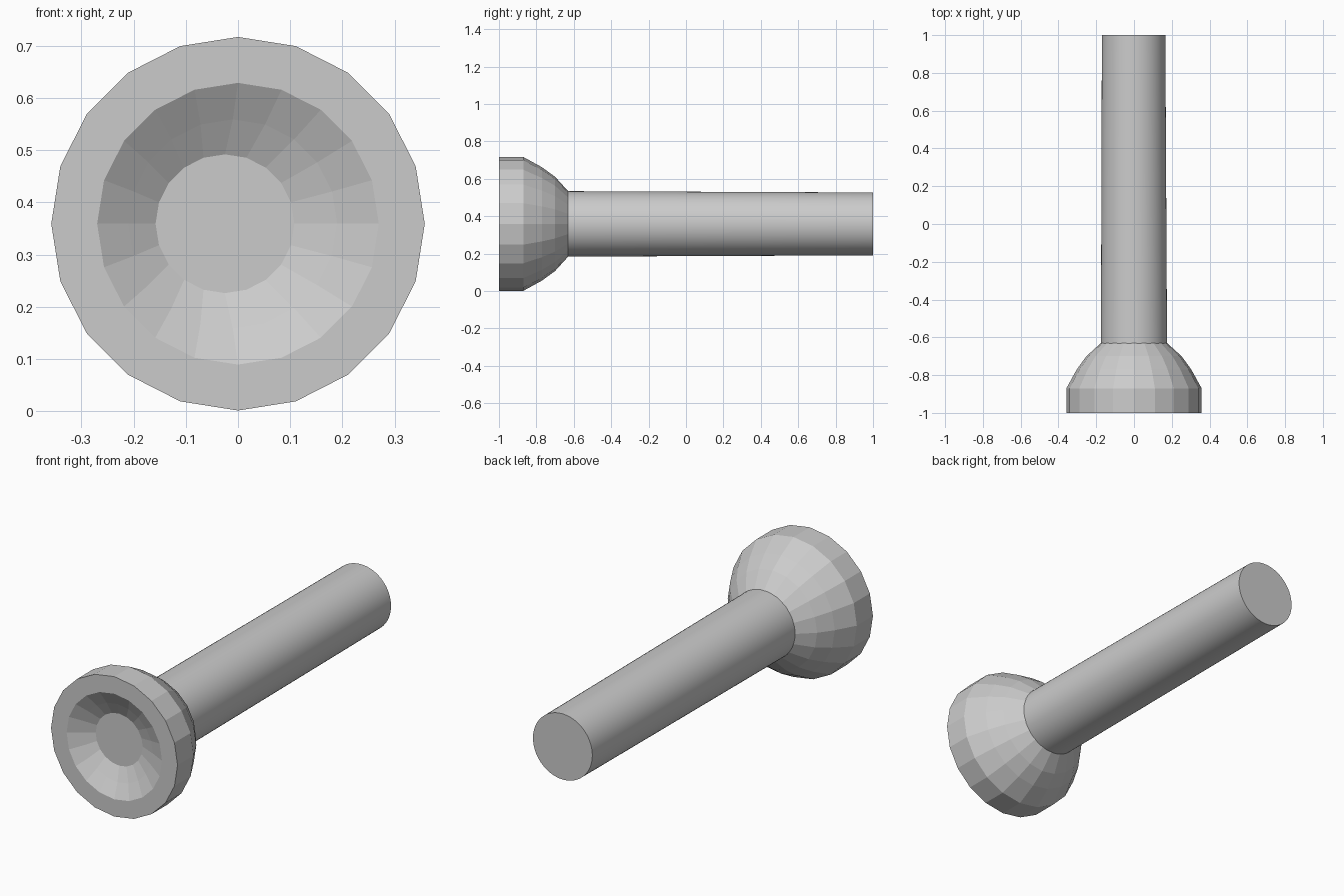
import bpy, bmesh
from math import sin, cos, pi, radians

if "Cube" in bpy.data.objects:
    bpy.data.objects.remove(bpy.data.objects["Cube"])

CZ = 0.359  # height of the long axis


def lathe(name, rings, sides, cap_start, cap_end):
    """Skin rings (y, radius, x centre) placed along the y axis."""
    bm = bmesh.new()
    loops = []
    for y, r, cx in rings:
        loops.append([bm.verts.new((cx + r * sin(2 * pi * i / sides), y,
                                    CZ + r * cos(2 * pi * i / sides)))
                      for i in range(sides)])
    for a, b in zip(loops, loops[1:]):
        for i in range(sides):
            j = (i + 1) % sides
            bm.faces.new((a[i], a[j], b[j], b[i]))
    if cap_start:
        bm.faces.new(loops[0])
    if cap_end:
        bm.faces.new(loops[-1])
    bmesh.ops.recalc_face_normals(bm, faces=bm.faces)
    mesh = bpy.data.meshes.new(name)
    bm.to_mesh(mesh)
    bm.free()
    obj = bpy.data.objects.new(name, mesh)
    bpy.context.collection.objects.link(obj)
    return obj


# Faceted head: off-centre dish floor, dish wall, flat rim, side band, tapered back
lathe("flared_head", [
    (-0.925, 0.133, -0.025), (-0.96, 0.20, -0.010), (-1.0, 0.27, 0),
    (-1.0, 0.358, 0), (-0.87, 0.358, 0), (-0.77, 0.303, 0),
    (-0.70, 0.252, 0), (-0.63, 0.175, 0), (-0.63, 0.10, 0)],
    20, True, True)

# Smooth, slightly tapered shaft
shaft = lathe("shaft", [(-0.64, 0.175, 0), (1.0, 0.168, -0.002)], 60, True, True)
bpy.context.view_layer.objects.active = shaft
shaft.select_set(True)
bpy.ops.object.shade_smooth_by_angle(angle=radians(30))
